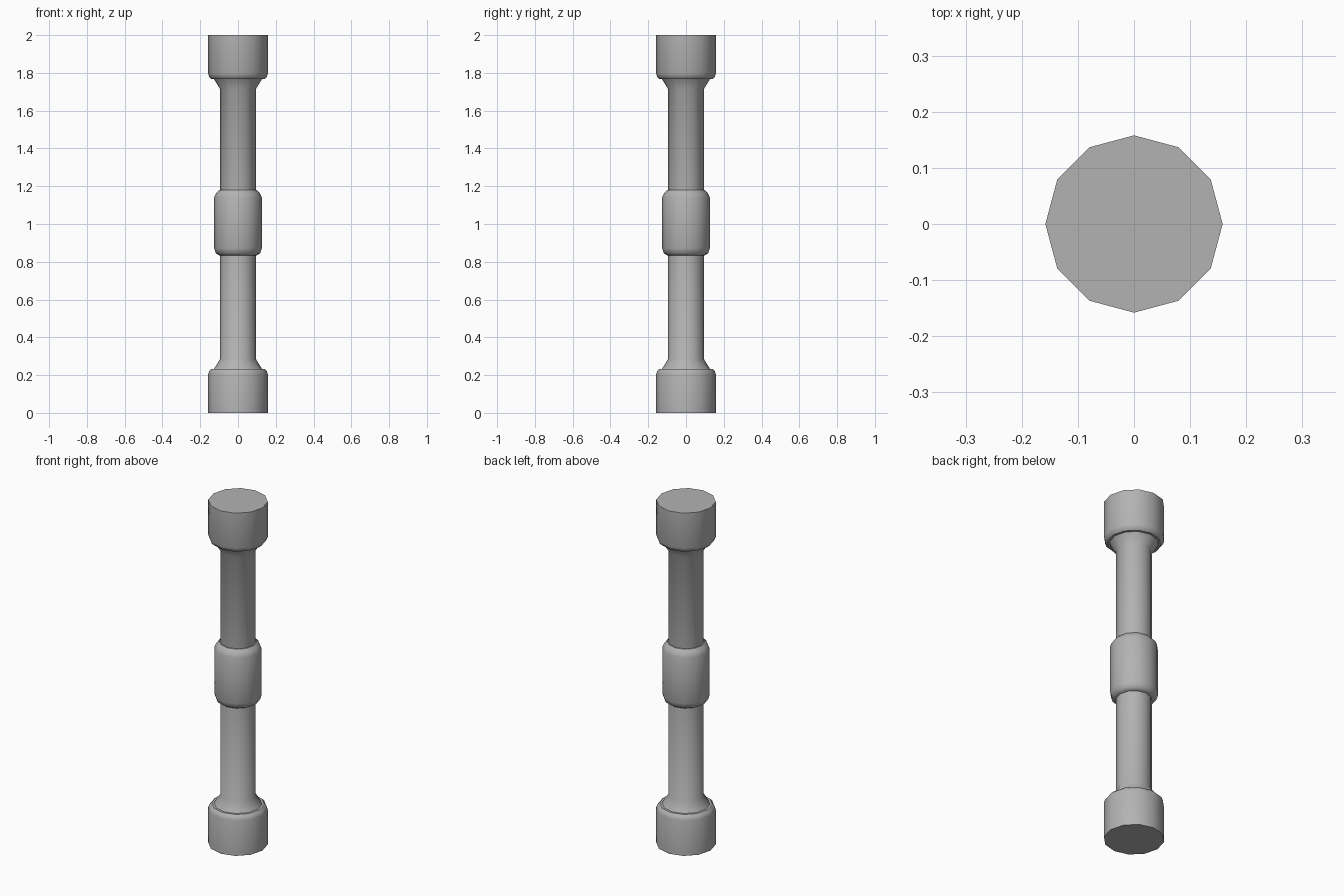
import bpy, bmesh, math

if "Cube" in bpy.data.objects:
    bpy.data.objects.remove(bpy.data.objects["Cube"])

SIDES = 12

# mid-grey finish shared by every part
grey = bpy.data.materials.new("dark_grey")
grey.diffuse_color = (0.45, 0.45, 0.45, 1)
grey.use_nodes = True
grey.node_tree.nodes["Principled BSDF"].inputs["Base Color"].default_value = grey.diffuse_color


def lathe(name, profile, mirror=False):
    """Revolve (radius, z) points into a 12-sided part; mirror reflects about z = 1."""
    bm = bmesh.new()
    rings = []
    for r, z in profile:
        z = 2 - z if mirror else z
        rings.append([bm.verts.new((r * math.cos(math.tau * i / SIDES),
                                    r * math.sin(math.tau * i / SIDES), z))
                      for i in range(SIDES)])
    for a, b in zip(rings, rings[1:]):
        for i in range(SIDES):
            j = (i + 1) % SIDES
            bm.faces.new((a[i], a[j], b[j], b[i]))
    # close both ends
    bm.faces.new(rings[0])
    bm.faces.new(rings[-1])
    bmesh.ops.recalc_face_normals(bm, faces=bm.faces[:])
    mesh = bpy.data.meshes.new(name)
    bm.to_mesh(mesh)
    bm.free()
    mesh.materials.append(grey)
    ob = bpy.data.objects.new(name, mesh)
    bpy.context.collection.objects.link(ob)
    bpy.ops.object.select_all(action='DESELECT')
    ob.select_set(True)
    bpy.context.view_layer.objects.active = ob
    bpy.ops.object.shade_smooth_by_angle(angle=math.radians(40))
    return ob


# end blocks with a rounded inner rim
block = [(0.158, 0), (0.158, 0.205), (0.152, 0.222), (0.14, 0.233)]
lathe("bottom_block", block)
lathe("top_block", block, mirror=True)

# shaft, flaring where it meets the blocks
flare = [(0.128, 0.232), (0.094, 0.286)]
lathe("shaft", flare + [(r, 2 - z) for r, z in reversed(flare)])

# rounded collar around the middle
lathe("collar", [(0.1, 0.834), (0.117, 0.845), (0.126, 0.872),
                 (0.126, 1.14), (0.117, 1.162), (0.1, 1.179)])
